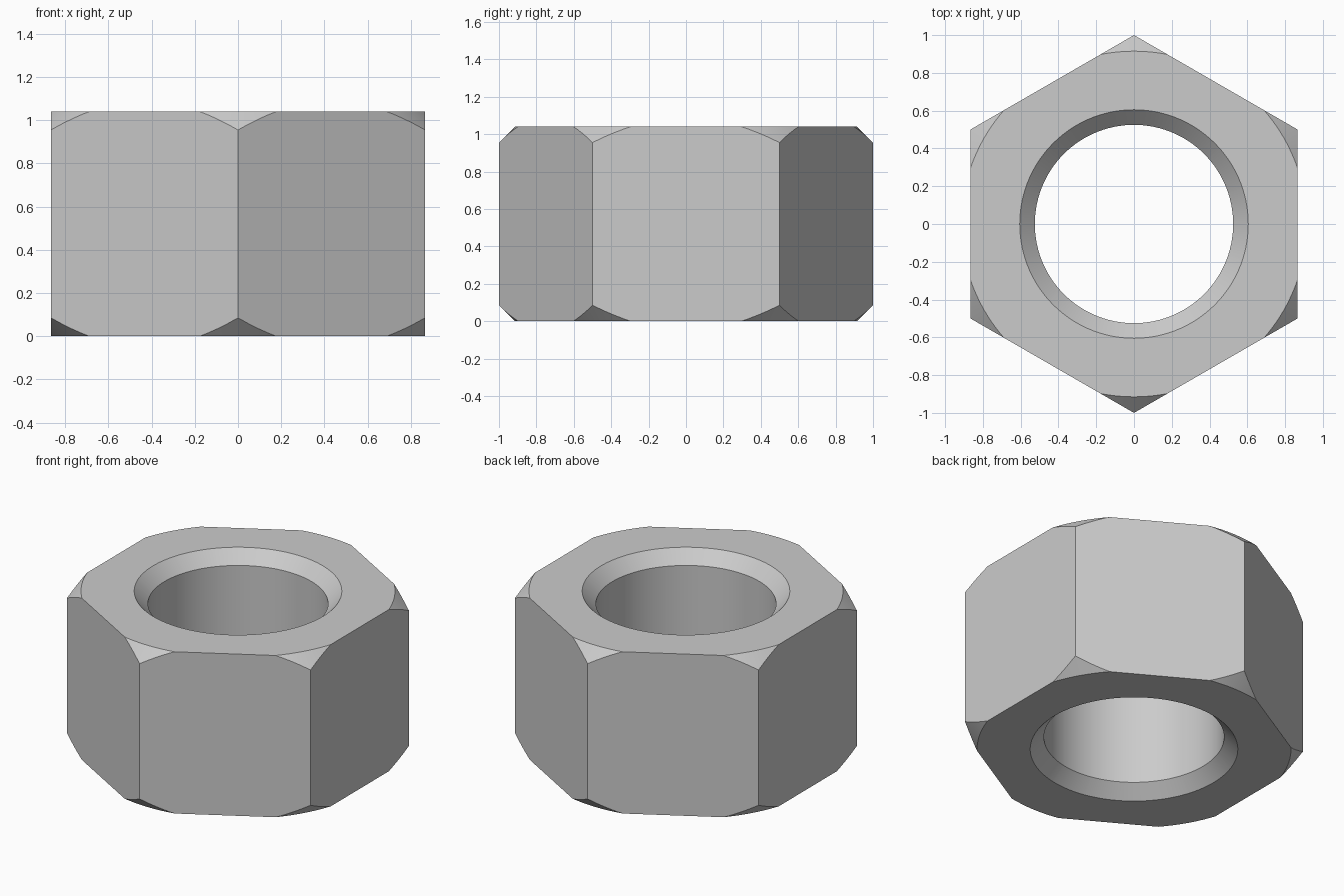
import bpy, bmesh
from math import cos, sin, acos, radians, degrees

cube = bpy.data.objects.get("Cube")
if cube:
    bpy.data.objects.remove(cube, do_unlink=True)

HEIGHT = 1.04
APOTHEM = cos(radians(30))      # half the distance across flats
CHAMFER_R = 0.915               # circle left on the flat ends
BORE_R, MOUTH_R = 0.525, 0.605  # hole and its countersunk mouth

# Plain grey metal
metal = bpy.data.materials.new("grey_metal")
metal.use_nodes = True
grey = (0.6, 0.6, 0.6, 1.0)
metal.diffuse_color = grey
metal.node_tree.nodes["Principled BSDF"].inputs["Base Color"].default_value = grey

# Angles round one side, measured from the middle of the flat, including
# the exact points where the corner chamfer begins
start = degrees(acos(APOTHEM / CHAMFER_R))
side = sorted([a for a in range(-30, 30, 3)] + [-start, start])


def section(angle, offset):
    """Closed cross-section of the nut at one angle."""
    outer = APOTHEM / cos(radians(offset))
    lower = [(BORE_R, MOUTH_R - BORE_R), (MOUTH_R, 0),
             (min(outer, CHAMFER_R), 0), (outer, max(0, outer - CHAMFER_R))]
    upper = [(r, HEIGHT - z) for r, z in reversed(lower)]
    t = radians(angle)
    return [(r * cos(t), r * sin(t), z) for r, z in lower + upper]


# Sweep the section round the axis
bm = bmesh.new()
rings = [[bm.verts.new(p) for p in section(60 * k + a, a)]
         for k in range(6) for a in side]
for i, ring in enumerate(rings):
    following = rings[(i + 1) % len(rings)]
    for j in range(len(ring)):
        n = (j + 1) % len(ring)
        bm.faces.new((ring[j], ring[n], following[n], following[j]))
bmesh.ops.remove_doubles(bm, verts=bm.verts, dist=0.0001)
bmesh.ops.recalc_face_normals(bm, faces=bm.faces)

mesh = bpy.data.meshes.new("hex_nut")
bm.to_mesh(mesh)
bm.free()
mesh.materials.append(metal)
nut = bpy.data.objects.new("hex_nut", mesh)
bpy.context.collection.objects.link(nut)

# Round surfaces smooth, edges crisp
bpy.ops.object.select_all(action="DESELECT")
nut.select_set(True)
bpy.context.view_layer.objects.active = nut
bpy.ops.object.shade_smooth_by_angle(angle=radians(25))
